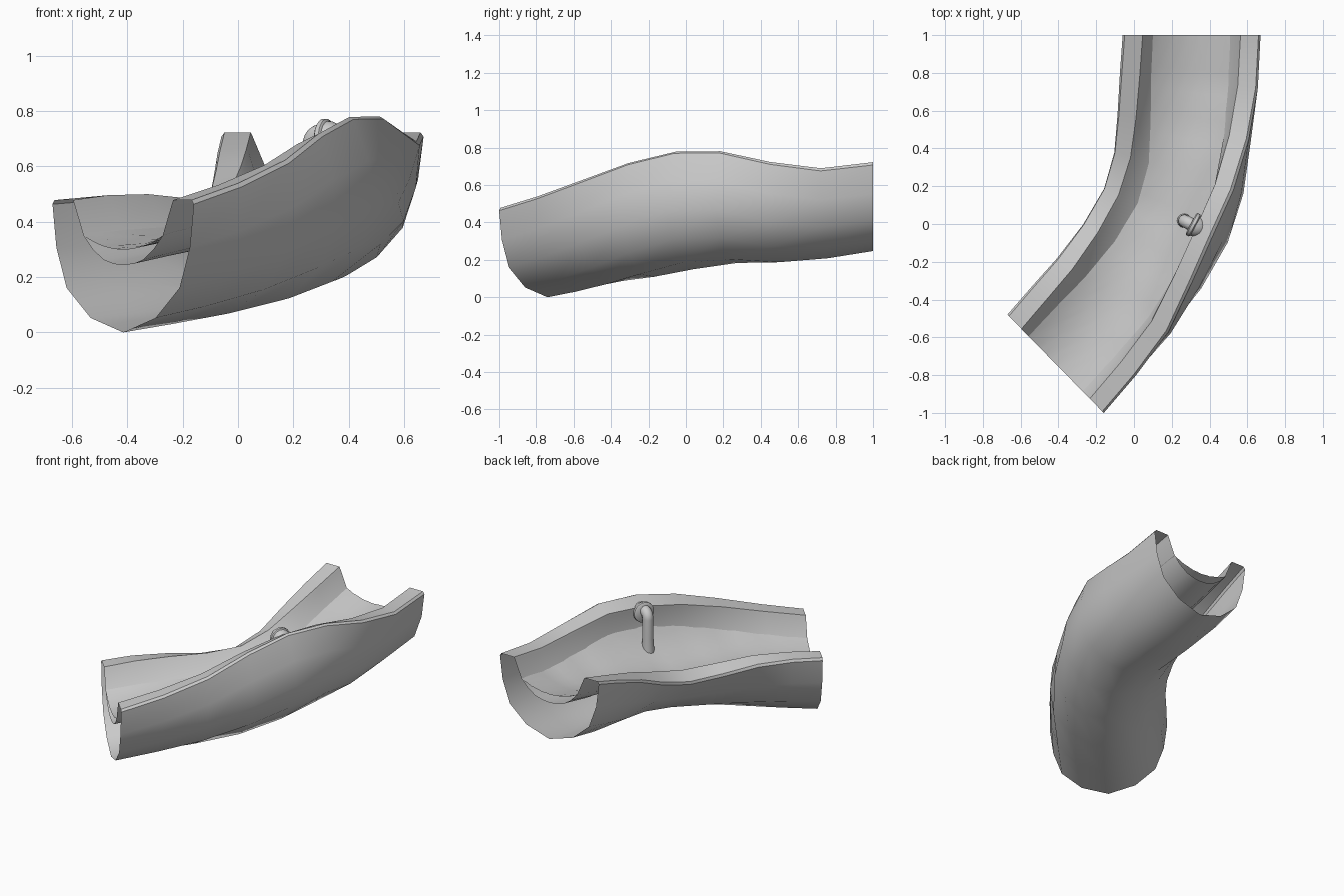
import bpy, bmesh, math
from mathutils import Vector

if "Cube" in bpy.data.objects:
    bpy.data.objects.remove(bpy.data.objects["Cube"])

def add_object(name, bm, angle=40):
    me = bpy.data.meshes.new(name)
    bm.to_mesh(me)
    bm.free()
    ob = bpy.data.objects.new(name, me)
    bpy.context.collection.objects.link(ob)
    bpy.ops.object.select_all(action='DESELECT')
    ob.select_set(True)
    bpy.context.view_layer.objects.active = ob
    bpy.ops.object.shade_smooth_by_angle(angle=math.radians(angle))
    return ob

# Outer edge of the right and left rims at nine stations along the bend
right_rim = [(-.16, -1, .478), (.01, -.80, .54), (.18, -.57, .625), (.30, -.31, .722), (.41, -.06, .783),
             (.52, .18, .785), (.605, .45, .725), (.655, .72, .69), (.67, 1, .722)]
left_rim = [(-.67, -.48, .478), (-.55, -.34, .488), (-.41, -.18, .478), (-.275, 0, .445), (-.165, .19, .435),
            (-.11, .38, .49), (-.09, .58, .58), (-.075, .80, .66), (-.06, 1, .722)]
# Extra depth of the trough at each station
extra = [.003, .011, .018, .025, .012, 0, 0, -.008, 0]

# Half cross-section: (fraction of half width, depth below rim)
outer = [(0, .475), (.46, .423), (.80, .315), (.945, .17), (1, .015)]
rim = [(.97, 0), (.71, 0), (.69, .015)]
inner = [(.56, .128), (.43, .177), (.28, .214), (.14, .229), (0, .234)]
half = outer + rim + inner
ring = half + [(-u, d) for u, d in half[-2:0:-1]]

# Point on the bend at station s (may be fractional), for section point (u, d)
def place(s, u, d):
    i = min(int(s), len(extra) - 2)
    pts = []
    for k in (i, i + 1):
        r, l = Vector(right_rim[k]), Vector(left_rim[k])
        lat = (r - l) / 2
        a = lat.normalized()
        up = (Vector((0, 0, 1)) - a * a.z).normalized()
        pts.append((r + l) / 2 + lat * u - up * d * (1 + extra[k] / .475))
    return pts[0].lerp(pts[1], s - i)

# Sweep a section along the bend
def sweep(name, section, steps, closed, ripple=0):
    bm = bmesh.new()
    rows = []
    for s in range(8 * steps + 1):
        rows.append([bm.verts.new(place(s / steps, u, d + ripple * math.sin(s * 2.1) * math.sin(k * 2.3)))
                     for k, (u, d) in enumerate(section)])
    n = len(section)
    for p, q in zip(rows, rows[1:]):
        for i in range(n if closed else n - 1):
            j = (i + 1) % n
            bm.faces.new((p[i], p[j], q[j], q[i]))
    bmesh.ops.recalc_face_normals(bm, faces=bm.faces)
    return add_object(name, bm)

# Open-ended curved trough, and the shallow rippled water sheet in it
sweep("curved_trough", ring, 1, True)
water = [(u, .178 - .052 * (u / .57) ** 2) for u in [.57 * (k / 8 - 1) for k in range(17)]]
sweep("water_sheet", water, 4, False, .002)

# Surface of revolution along an axis: profile of (distance, radius)
def lathe(name, origin, axis, profile, seg=20):
    bm = bmesh.new()
    rot = Vector((0, 0, 1)).rotation_difference(Vector(axis))
    loops = []
    for t, rad in profile:
        loops.append([bm.verts.new(Vector(origin) + rot @ Vector(
            (rad * math.cos(k * math.tau / seg), rad * math.sin(k * math.tau / seg), t))) for k in range(seg)])
    for p, q in zip(loops, loops[1:]):
        for k in range(seg):
            m = (k + 1) % seg
            bm.faces.new((p[k], p[m], q[m], q[k]))
    bm.faces.new(loops[0])
    bm.faces.new(loops[-1])
    bmesh.ops.recalc_face_normals(bm, faces=bm.faces)
    return add_object(name, bm)

# Wall flange and tapered plug behind it
axis = (.88, -.47, 0)
lathe("spout_flange", (.312, -.003, .705), axis, [(-.012, .058), (-.006, .066), (.01, .066), (.016, .058)])
lathe("spout_plug", (.312, -.003, .705), axis, [(0, .06), (.03, .057), (.06, .043), (.08, .02), (.086, .006)])

# Drip pipe: out of the flange, round an elbow and down
pts = [Vector((.32, -.013, .72))]
c = Vector((.303, -.002, .68))
back = -Vector(axis).normalized()
for k in range(7):
    t = k / 6 * math.pi / 2
    pts.append(c + back * .04 * math.sin(t) + Vector((0, 0, .04 * math.cos(t))))
pts += [Vector((.267, .017, .55)), Vector((.267, .017, .465))]
cu = bpy.data.curves.new("drip_pipe", 'CURVE')
cu.dimensions = '3D'
cu.bevel_depth = .034
cu.bevel_resolution = 4
cu.use_fill_caps = True
sp = cu.splines.new('POLY')
sp.points.add(len(pts) - 1)
for i, p in enumerate(pts):
    sp.points[i].co = (*p, 1)
    sp.points[i].radius = 1.15 if i == len(pts) - 1 else 1
sp.use_smooth = True
bpy.context.collection.objects.link(bpy.data.objects.new("drip_pipe", cu))
